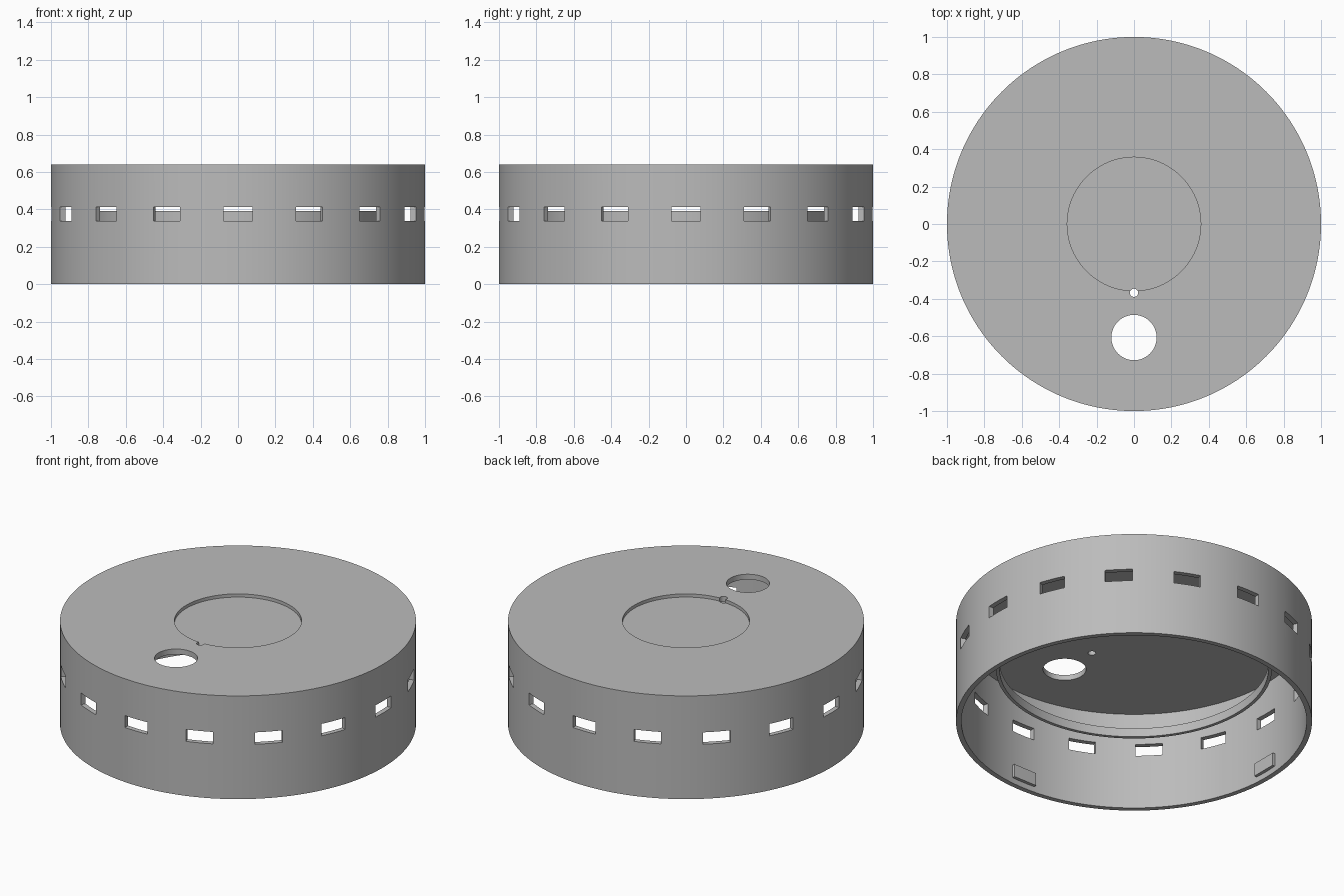
import bpy, bmesh, math
from mathutils import Matrix, Vector

if "Cube" in bpy.data.objects:
    bpy.data.objects.remove(bpy.data.objects["Cube"])

HEIGHT, CEILING = 0.64, 0.607
R_OUT, R_IN = 1.0, 0.97
SLOTS, TABS = 16, 4

grey = bpy.data.materials.new("plain_grey")
grey.use_nodes = True
grey.diffuse_color = (0.5, 0.5, 0.5, 1)
grey.node_tree.nodes["Principled BSDF"].inputs["Base Color"].default_value = (0.5, 0.5, 0.5, 1)


def make_object(name, bm):
    bmesh.ops.recalc_face_normals(bm, faces=bm.faces[:])
    mesh = bpy.data.meshes.new(name)
    bm.to_mesh(mesh)
    bm.free()
    mesh.materials.append(grey)
    obj = bpy.data.objects.new(name, mesh)
    bpy.context.scene.collection.objects.link(obj)
    return obj


def lathe(name, profile, steps=192):
    """Spin a closed loop of (radius, z) points; radius 0 lies on the axis."""
    bm = bmesh.new()
    verts = [bm.verts.new((r, 0, z)) for r, z in profile]
    edges = [bm.edges.new((a, b)) for a, b in zip(verts, verts[1:] + verts[:1])
             if a.co.x > 0 or b.co.x > 0]
    bmesh.ops.spin(bm, geom=verts + edges, cent=(0, 0, 0), axis=(0, 0, 1),
                   angle=math.tau, steps=steps, use_duplicate=False)
    bmesh.ops.remove_doubles(bm, verts=bm.verts[:], dist=1e-5)
    return make_object(name, bm)


def ring_of_boxes(name, count, radius, size):
    """Boxes spread evenly about the z axis; radius is (inner, outer), size is (width, z0, z1)."""
    bm = bmesh.new()
    width, z0, z1 = size
    r0, r1 = radius
    for i in range(count):
        place = (Matrix.Rotation(math.tau * i / count, 4, 'Z')
                 @ Matrix.Translation(((r0 + r1) / 2, 0, (z0 + z1) / 2))
                 @ Matrix.Diagonal((r1 - r0, width, z1 - z0, 1)))
        bmesh.ops.create_cube(bm, size=1, matrix=place)
    return make_object(name, bm)


def round_cutter(name, y, radius):
    bm = bmesh.new()
    bmesh.ops.create_cone(bm, cap_ends=True, segments=64, radius1=radius, radius2=radius,
                          depth=0.3, matrix=Matrix.Translation((0, y, HEIGHT)))
    return make_object(name, bm)


def cut(target, cutter):
    mod = target.modifiers.new(cutter.name, 'BOOLEAN')
    mod.operation = 'DIFFERENCE'
    mod.solver = 'EXACT'
    mod.object = cutter
    bpy.context.view_layer.objects.active = target
    bpy.ops.object.modifier_apply(modifier=mod.name)
    bpy.data.objects.remove(cutter)


def shade(obj):
    bpy.ops.object.select_all(action='DESELECT')
    obj.select_set(True)
    bpy.context.view_layer.objects.active = obj
    bpy.ops.object.shade_smooth_by_angle(angle=math.radians(30))


# Hollow cover, open below, with a shallow round recess in the top
cover = lathe("cover", [(0, CEILING), (R_IN, CEILING), (R_IN, 0), (R_OUT, 0),
                        (R_OUT, HEIGHT), (0.357, HEIGHT), (0.357, 0.62), (0, 0.62)])

# Slots around the wall and two round holes through the top
cut(cover, ring_of_boxes("slot_cutter", SLOTS, (0.9, 1.1), (0.155, 0.338, 0.412)))
cut(cover, round_cutter("large_hole_cutter", -0.607, 0.121))
cut(cover, round_cutter("small_hole_cutter", -0.368, 0.022))
shade(cover)

# Thin loose ring level with the slots
inner_ring = lathe("inner_ring", [(0.755, 0.338), (0.775, 0.338), (0.775, 0.392), (0.755, 0.392)])
shade(inner_ring)

# Small tabs on the inside of the wall near the open edge
ring_of_boxes("inner_tabs", TABS, (0.95, 0.98), (0.16, 0.035, 0.115))
